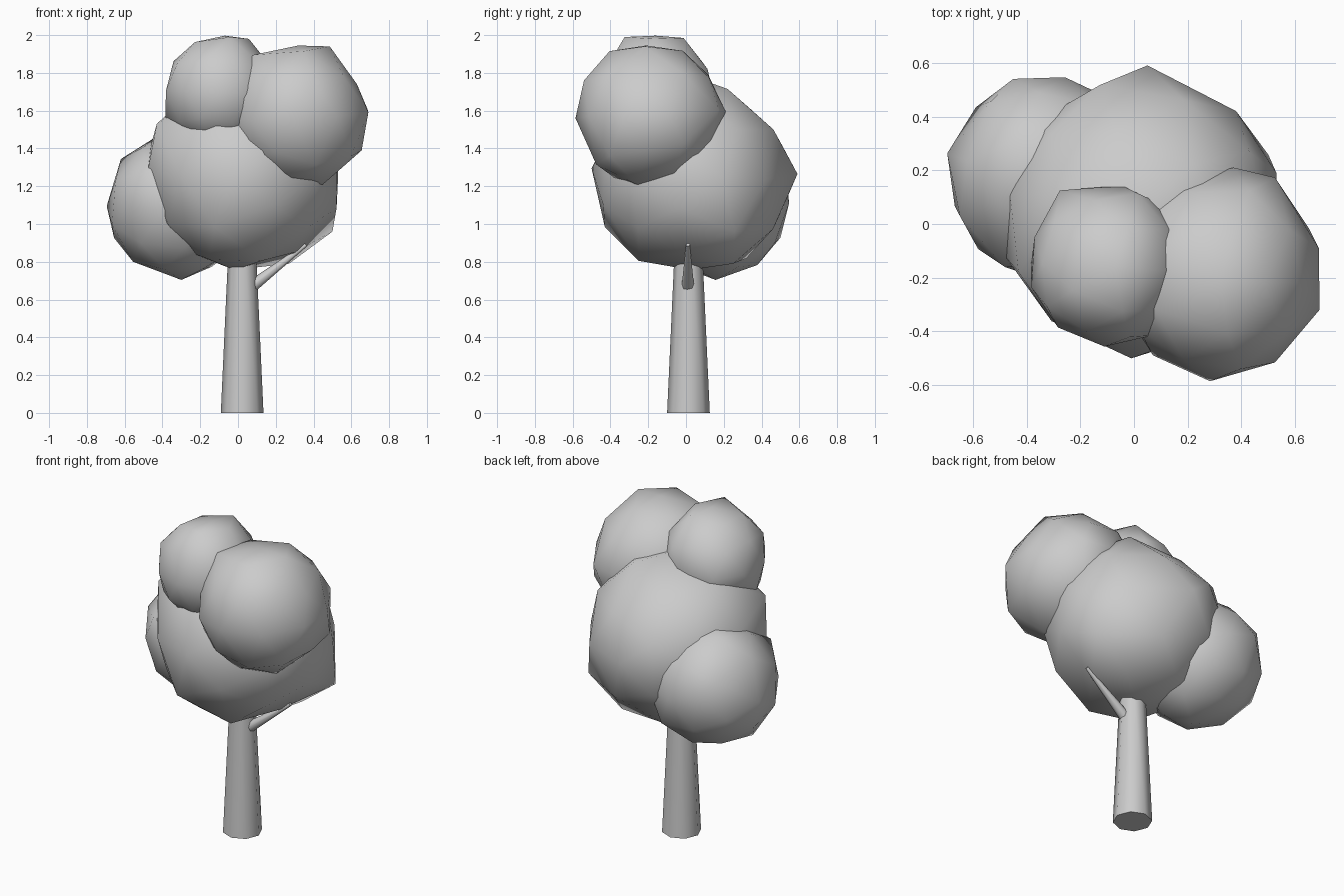
import bpy
import random
from mathutils import Vector, Quaternion

if "Cube" in bpy.data.objects:
    bpy.data.objects.remove(bpy.data.objects["Cube"])

random.seed(4)
N = None  # coordinate left free


def finish(name):
    ob = bpy.context.object
    ob.name = ob.data.name = name
    return ob


def gap(p, corner):
    return sum((a - b) ** 2 for a, b in zip(p, corner) if b is not None)


def leaf_ball(name, centre, radius, corners):
    """Low-poly ball, turned to suit its outline corners, then pulled onto them."""
    bpy.ops.mesh.primitive_ico_sphere_add(subdivisions=2, radius=radius)
    ob = finish(name)
    verts = [v.co.copy() for v in ob.data.vertices]
    best, points = 1e9, verts
    for _ in range(3000):
        turn = Quaternion([random.gauss(0, 1) for _ in range(4)]).normalized()
        trial = [turn @ v + Vector(centre) for v in verts]
        cost = 0
        for c in corners:
            cost += min(gap(p, c) for p in trial)
            if cost > best:
                break
        if cost < best:
            best, points = cost, trial
    # each corner claims its nearest free vertex
    free = set(range(len(points)))
    for c in corners:
        i = min(free, key=lambda k: gap(points[k], c))
        if gap(points[i], c) < (0.3 * radius) ** 2:
            free.remove(i)
            points[i] = Vector([p if q is None else q for p, q in zip(points[i], c)])
    # loose vertices sit slightly further in
    for i in free:
        points[i] = Vector(centre).lerp(points[i], 0.98)
    for v, p in zip(ob.data.vertices, points):
        v.co = p
    bpy.ops.object.shade_smooth()


def limb(name, start, end, r1, r2, sides):
    """Tapered round limb between two points."""
    a, b = Vector(start), Vector(end)
    bpy.ops.mesh.primitive_cone_add(vertices=sides, radius1=r1, radius2=r2, depth=(b - a).length)
    ob = finish(name)
    ob.location = (a + b) / 2
    ob.rotation_euler = (b - a).to_track_quat('Z', 'Y').to_euler()
    bpy.ops.object.shade_smooth_by_angle(angle=1.0)


# trunk and side branch
limb("trunk", (0.022, 0.013, 0), (0.022, 0.013, 1.0), 0.113, 0.067, 8)
limb("branch", (0.06, 0.01, 0.66), (0.36, 0.01, 0.89), 0.034, 0.01, 8)

# foliage
leaf_ball("foliage_main", (0.03, 0.04, 1.25), 0.535, [
    (.05, .59, 1.265), (-.48, -.12, 1.27), (-.01, -.5, 1.295), (.53, .19, 1.25),
    (.5, N, .96), (-.43, N, 1.53), (-.02, N, .757), (.38, .42, N),
    (N, .463, 1.5), (N, .22, 1.715), (N, -.43, .985), (N, -.25, .805),
    (.3, -.02, .85), (.27, .25, .79), (-.28, N, .86), (N, .34, 1.61)])
leaf_ball("foliage_right", (0.315, -0.19, 1.575), 0.395, [
    (.45, -.26, 1.21), (.69, -.32, 1.59), (.283, -.585, 1.56), (.63, N, 1.74),
    (.6, N, 1.36), (.486, N, 1.94), (.32, N, 1.945), (.08, N, 1.895),
    (N, -.405, 1.915), (N, -.54, 1.76), (N, -.475, 1.315), (N, .11, 1.35),
    (.65, -.015, N), (.525, -.515, N), (.525, .173, N), (.37, .21, N)])
leaf_ball("foliage_left", (-0.32, 0.18, 1.09), 0.385, [
    (-.695, .263, 1.095), (-.3, .156, .704), (-.656, N, .926), (-.62, N, 1.344),
    (-.444, N, 1.455), (N, .378, .783), (N, .47, .9), (-.533, .456, N),
    (-.257, .546, N), (-.648, .03, N), (-.48, -.16, N), (-.5, N, .82),
    (N, .54, 1.17), (-.4, .5, N)])
leaf_ball("foliage_top", (-0.09, -0.16, 1.695), 0.308, [
    (-.37, N, 1.69), (-.323, N, 1.847), (-.228, N, 1.963), (-.07, N, 1.997),
    (.058, N, 1.98), (N, -.325, 1.99), (N, -.013, 1.985), (N, .114, 1.82),
    (.149, -.162, N), (-.045, .143, N), (-.276, .125, N), (-.384, -.155, N),
    (-.283, -.385, N), (-.11, -.456, N)])
